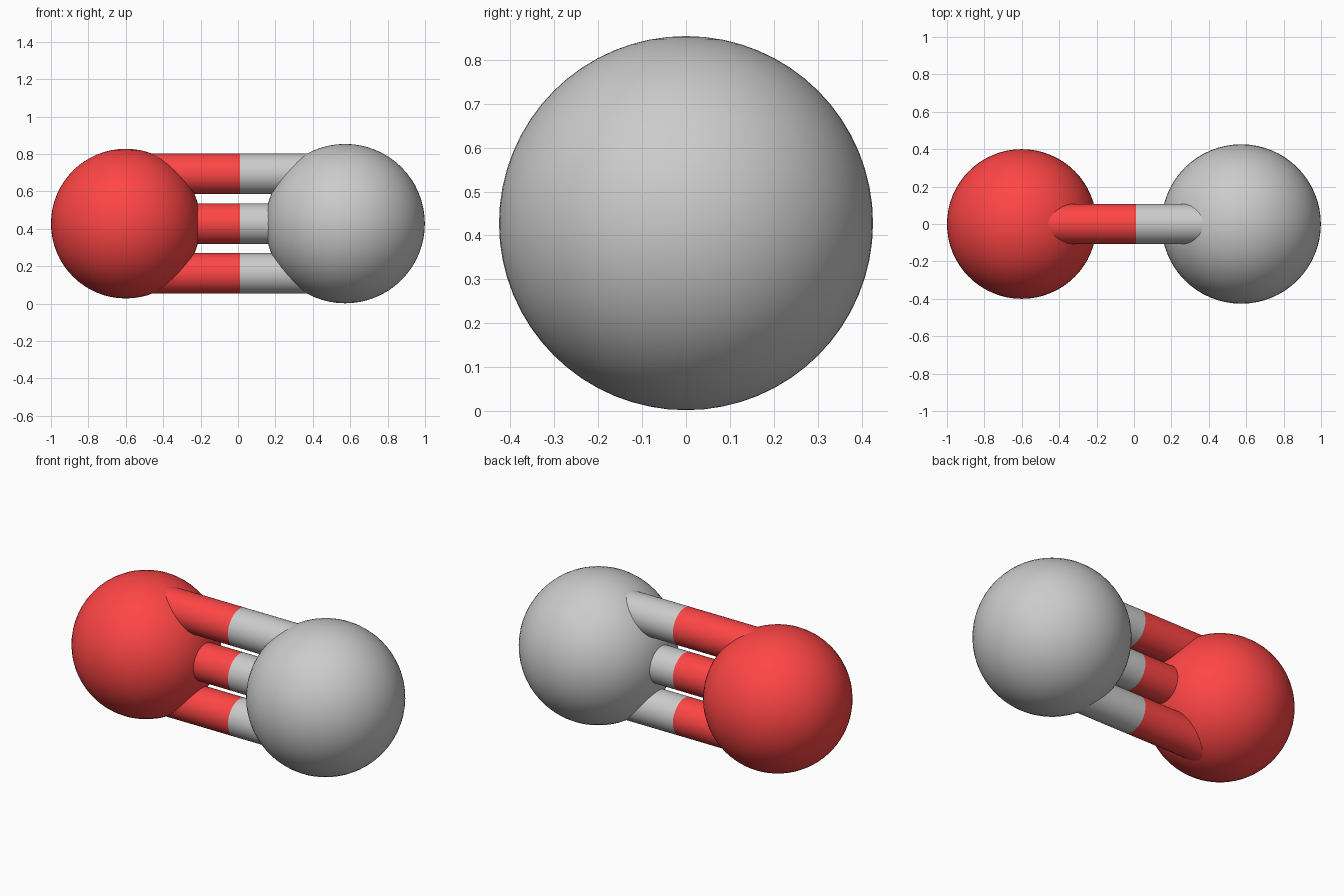
import bpy
import math

if "Cube" in bpy.data.objects:
    bpy.data.objects.remove(bpy.data.objects["Cube"])

SPLIT_X = 0.01          # where the bond colours meet
MID_Z = 0.428           # height of the molecule axis
BOND_R = 0.108

red = bpy.data.materials.new("red")
red.diffuse_color = (1.0, 0.06, 0.06, 1.0)
red.use_nodes = True
red.node_tree.nodes["Principled BSDF"].inputs["Base Color"].default_value = red.diffuse_color


def finish(name, mat):
    ob = bpy.context.object
    ob.name = name
    if mat:
        ob.data.materials.append(mat)
    bpy.ops.object.shade_smooth_by_angle(angle=math.radians(35))


def atom(name, x, r, mat=None):
    bpy.ops.mesh.primitive_uv_sphere_add(segments=64, ring_count=32, radius=r,
                                         location=(x, 0, MID_Z))
    finish(name, mat)


def bond(name, x0, x1, z, mat=None):
    bpy.ops.mesh.primitive_cylinder_add(vertices=48, radius=BOND_R, depth=abs(x1 - x0),
                                        location=((x0 + x1) / 2, 0, z),
                                        rotation=(0, math.pi / 2, 0))
    finish(name, mat)


# Two atoms
atom("red_atom", -0.60, 0.40, red)
atom("grey_atom", 0.573, 0.426)

# Triple bond: each rod is half red, half grey
for label, dz in (("lower", -0.266), ("middle", 0.0), ("upper", 0.266)):
    bond(label + "_bond_red", -0.60, SPLIT_X, MID_Z + dz, red)
    bond(label + "_bond_grey", SPLIT_X, 0.573, MID_Z + dz)
